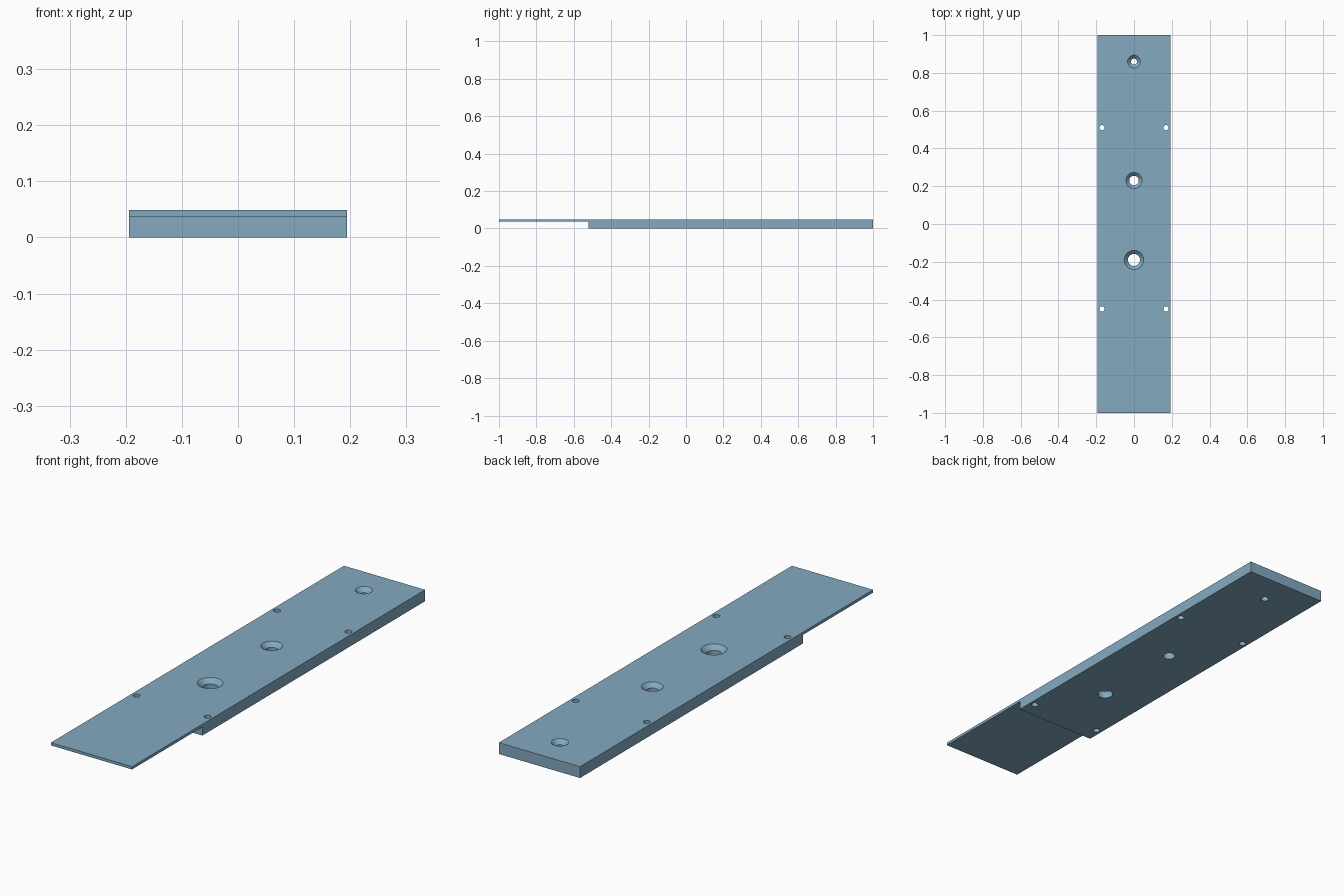
import bpy, bmesh, math

if "Cube" in bpy.data.objects:
    bpy.data.objects.remove(bpy.data.objects["Cube"])

W, TOP, STEP_Z, STEP_Y = 0.194, 0.049, 0.037, -0.52

steel = bpy.data.materials.new("steel blue")
steel.diffuse_color = (0.23, 0.40, 0.53, 1)
steel.use_nodes = True
steel.node_tree.nodes["Principled BSDF"].inputs["Base Color"].default_value = steel.diffuse_color


def new_object(name, bm):
    bmesh.ops.recalc_face_normals(bm, faces=bm.faces)
    mesh = bpy.data.meshes.new(name)
    bm.to_mesh(mesh)
    bm.free()
    mesh.materials.append(steel)
    ob = bpy.data.objects.new(name, mesh)
    bpy.context.collection.objects.link(ob)
    return ob


def revolve(bm, x, y, rings, n=48):
    """Closed solid of revolution from (radius, z) rings, bottom to top."""
    loops = [[bm.verts.new((x + r * math.cos(2 * math.pi * i / n),
                            y + r * math.sin(2 * math.pi * i / n), z))
              for i in range(n)] for r, z in rings]
    for a, b in zip(loops, loops[1:]):
        for i in range(n):
            j = (i + 1) % n
            bm.faces.new((a[i], a[j], b[j], b[i]))
    bm.faces.new(loops[0][::-1])
    bm.faces.new(loops[-1])


# Stepped plate: side profile extruded across the width
bm = bmesh.new()
profile = [(-1, STEP_Z), (STEP_Y, STEP_Z), (STEP_Y, 0), (1, 0), (1, TOP), (-1, TOP)]
face = bm.faces.new([bm.verts.new((-W, y, z)) for y, z in profile])
ext = bmesh.ops.extrude_face_region(bm, geom=[face])
bmesh.ops.translate(bm, vec=(2 * W, 0, 0),
                    verts=[v for v in ext["geom"] if isinstance(v, bmesh.types.BMVert)])
plate = new_object("plate", bm)

# Hole cutter: three countersunk centre holes and four edge pin holes
bm = bmesh.new()
for y, r_in, r_out in ((0.86, 0.016, 0.034), (0.23, 0.025, 0.043), (-0.19, 0.032, 0.051)):
    depth = r_out - r_in
    revolve(bm, 0, y, [(r_in, -0.02), (r_in, TOP - depth), (r_out, TOP), (r_out, TOP + 0.02)])
for x in (-0.17, 0.17):
    for y in (0.51, -0.45):
        revolve(bm, x, y, [(0.014, -0.02), (0.014, TOP + 0.02)], 32)
cutter = new_object("hole_cutter", bm)

# Cut the holes and bake the result
mod = plate.modifiers.new("holes", "BOOLEAN")
mod.operation, mod.solver, mod.object = "DIFFERENCE", "EXACT", cutter
bpy.context.view_layer.objects.active = plate
plate.select_set(True)
cutter.select_set(False)
bpy.ops.object.modifier_apply(modifier=mod.name)
bpy.data.objects.remove(cutter)
bpy.ops.object.shade_smooth_by_angle(angle=math.radians(30))
